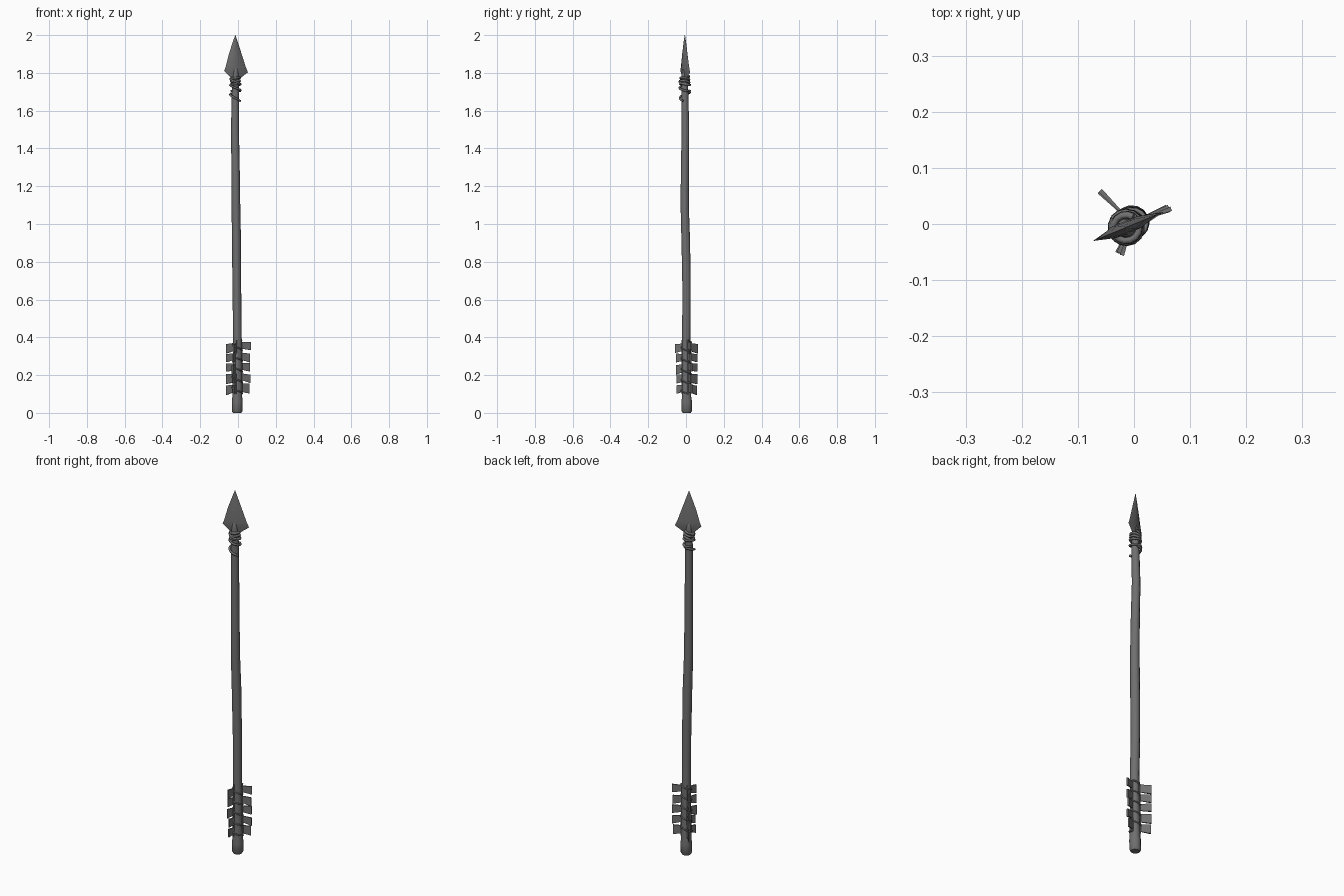
import bpy, bmesh, math, random
from mathutils import Vector

if "Cube" in bpy.data.objects:
    bpy.data.objects.remove(bpy.data.objects["Cube"])

random.seed(4)

# Dark grey shared by all parts
DARK = bpy.data.materials.new("dark_grey")
DARK.diffuse_color = (.16, .16, .16, 1)
DARK.use_nodes = True
DARK.node_tree.nodes["Principled BSDF"].inputs["Base Color"].default_value = DARK.diffuse_color


def make_object(name, bm, smooth=None):
    bmesh.ops.recalc_face_normals(bm, faces=bm.faces)
    me = bpy.data.meshes.new(name)
    bm.to_mesh(me)
    bm.free()
    me.materials.append(DARK)
    ob = bpy.data.objects.new(name, me)
    bpy.context.collection.objects.link(ob)
    if smooth:
        bpy.ops.object.select_all(action='DESELECT')
        ob.select_set(True)
        bpy.context.view_layer.objects.active = ob
        bpy.ops.object.shade_smooth_by_angle(angle=math.radians(smooth))


def loft(bm, rings):
    loops = [[bm.verts.new(p) for p in r] for r in rings]
    n = len(loops[0])
    for a, b in zip(loops, loops[1:]):
        for i in range(n):
            j = (i + 1) % n
            bm.faces.new((a[i], a[j], b[j], b[i]))
    bm.faces.new(loops[0])
    bm.faces.new(loops[-1])


# Crooked wooden shaft: z, centre x, centre y, radius
SHAFT = [(0.0, -.005, .004, .022), (.008, -.005, .004, .028), (.06, -.004, .004, .029),
         (.085, -.004, .003, .026), (.38, -.003, .001, .023), (.65, -.006, .003, .023),
         (.9, -.008, -.001, .024), (1.1, -.011, -.007, .023), (1.3, -.013, -.006, .022),
         (1.5, -.016, -.003, .021), (1.7, -.014, -.006, .019), (1.79, -.014, -.007, .017),
         (1.82, -.015, -.007, .013), (1.83, -.015, -.007, .007)]


def axis(z):
    for a, b in zip(SHAFT, SHAFT[1:]):
        if a[0] <= z <= b[0]:
            t = (z - a[0]) / (b[0] - a[0])
            return [p + (q - p) * t for p, q in zip(a, b)][1:]
    return SHAFT[-1][1:]


def ring(z, cx, cy, r, n=10):
    return [(cx + r * math.cos(2 * math.pi * i / n), cy + r * math.sin(2 * math.pi * i / n), z)
            for i in range(n)]


bm = bmesh.new()
loft(bm, [ring(*s) for s in SHAFT])
make_object("shaft", bm, 40)

# Chipped stone head, lens section: z, left and right half widths, half thickness
U, V = Vector((.925, .38, 0)), Vector((-.38, .925, 0))
HEAD = [(1.765, .016, .018, .006), (1.803, .064, .072, .009), (1.83, .056, .060, .011),
        (1.90, .037, .036, .009), (1.96, .016, .015, .005), (2.0, .001, .001, .001)]
bm = bmesh.new()
rings = []
for i, (z, l, r, t) in enumerate(HEAD):
    c = Vector((-.014, -.006, z))
    lift = Vector((0, 0, .008 if i == 1 else 0))
    rings.append([c - U * l + lift, c - U * l * .4 - V * t, c + U * r * .4 - V * t,
                  c + U * r, c + U * r * .4 + V * t, c - U * l * .4 + V * t])
loft(bm, rings)
make_object("arrow_head", bm, 45)


# Cord helpers: a bevelled spiral following the shaft
def cord(name, points, radius):
    cu = bpy.data.curves.new(name, 'CURVE')
    cu.dimensions = '3D'
    cu.bevel_depth = radius
    cu.bevel_resolution = 1
    cu.use_fill_caps = True
    cu.materials.append(DARK)
    sp = cu.splines.new('POLY')
    sp.points.add(len(points) - 1)
    for p, co in zip(sp.points, points):
        p.co = (*co, 1)
    ob = bpy.data.objects.new(name, cu)
    bpy.context.collection.objects.link(ob)


def spiral(z0, z1, turns, gap, start=0, tilt=0, steps=14):
    pts, n = [], int(turns * steps)
    for i in range(n + 1):
        t = i / n
        a = start + 2 * math.pi * turns * t
        z = z0 + (z1 - z0) * t
        cx, cy, r = axis(z)
        pts.append((cx + (r + gap) * math.cos(a), cy + (r + gap) * math.sin(a),
                    z + tilt * math.cos(a)))
    return pts


# Head binding with a loose tail that runs round the right side
cord("head_binding", spiral(1.782, 1.735, 3, .006, 1.0, .005), .0065)
cord("head_binding_cross", spiral(1.765, 1.70, 2, .009, 2.5, -.006), .006)
cord("binding_tail", spiral(1.70, 1.655, .75, .008, 1.2, -.004), .006)

# Cord winding between the feather segments
cord("feather_binding", spiral(.385, .10, 5, .002, .4), .004)

# Three ragged feathers split into flared segments
for k, (deg, reach, spread) in enumerate([(22, .076, 3), (135, .085, 2), (252, .063, 9)]):
    bm = bmesh.new()
    for s in range(5):
        a = math.radians(deg + random.uniform(-spread, spread))
        d, w = Vector((math.cos(a), math.sin(a), 0)), Vector((-math.sin(a), math.cos(a), 0))
        top = .375 - s * .055 - k * .004
        h = random.uniform(.036, .048)
        out = reach - random.uniform(0, .005) - s * .001
        drop = random.uniform(-.002, .008)
        cx, cy, r = axis(top - h)
        c = Vector((cx, cy, 0))
        rings = []
        for rad, z1, z0, t in [(.014, top, top - h + .004, .0015),
                               (out, top - drop, top - h - drop - .006, .004)]:
            rings.append([c + d * rad + w * e * t + Vector((0, 0, z))
                          for e, z in ((-1, z0), (1, z0), (1, z1), (-1, z1))])
        loft(bm, rings)
    # Quill running along the shaft
    d = Vector((math.cos(math.radians(deg)), math.sin(math.radians(deg)), 0))
    rings = []
    for z in (.10, .385):
        cx, cy, r = axis(z)
        p = Vector((cx, cy, 0)) + d * r
        rings.append(ring(z, p.x, p.y, .004, 6))
    loft(bm, rings)
    make_object("feather_%d" % (k + 1), bm)
